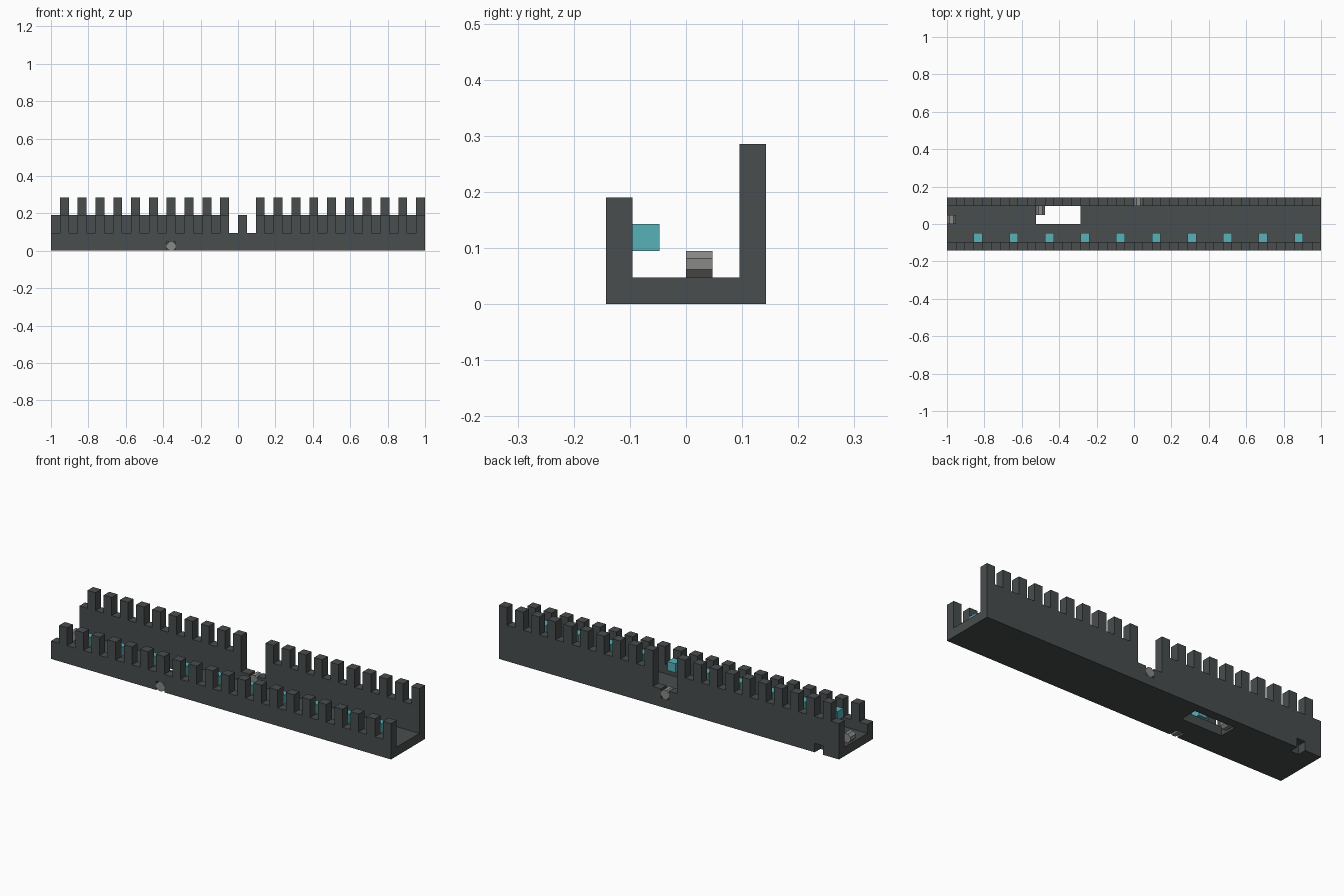
import bpy, bmesh, math
from mathutils import Matrix, Vector

if "Cube" in bpy.data.objects:
    bpy.data.objects.remove(bpy.data.objects["Cube"], do_unlink=True)

LENGTH, WIDTH = 42, 6          # size in cells
CELL = 2 / LENGTH


def material(name, rgb):
    m = bpy.data.materials.new(name)
    m.use_nodes = True
    color = (*rgb, 1)
    m.diffuse_color = color
    m.node_tree.nodes["Principled BSDF"].inputs["Base Color"].default_value = color
    return m


charcoal = material("charcoal", (0.066, 0.074, 0.076))
grey = material("grey", (0.25, 0.25, 0.245))
teal = material("teal", (0.095, 0.44, 0.48))


def finish(name, bm, mat):
    """Move from cell units to the centred model frame."""
    bmesh.ops.recalc_face_normals(bm, faces=bm.faces)
    bmesh.ops.translate(bm, verts=bm.verts, vec=(-LENGTH / 2, -WIDTH / 2, 0))
    bmesh.ops.scale(bm, verts=bm.verts, vec=(CELL, CELL, CELL))
    mesh = bpy.data.meshes.new(name)
    bm.to_mesh(mesh)
    bm.free()
    mesh.materials.append(mat)
    obj = bpy.data.objects.new(name, mesh)
    bpy.context.collection.objects.link(obj)
    return obj


def extruded(name, outline, direction, mat):
    bm = bmesh.new()
    face = bm.faces.new([bm.verts.new(p) for p in outline])
    result = bmesh.ops.extrude_face_region(bm, geom=[face], use_keep_orig=True)
    moved = [g for g in result["geom"] if isinstance(g, bmesh.types.BMVert)]
    bmesh.ops.translate(bm, verts=moved, vec=Vector(direction))
    return finish(name, bm, mat)


def stepped(heights):
    """Stair outline with points only where the height changes."""
    points = [(0, heights[0])]
    for x in range(1, LENGTH):
        if heights[x] != heights[x - 1]:
            points += [(x, heights[x - 1]), (x, heights[x])]
    return points + [(LENGTH, heights[-1])]


def wall(name, row, tops, notch):
    bottoms = [1 if x == notch else 0 for x in range(LENGTH)]
    outline = stepped(tops) + stepped(bottoms)[::-1]
    extruded(name, [(x, row, z) for x, z in outline], (0, 1, 0), charcoal)


def pipe(name, x, row, z):
    """Eight-sided plug lying front to back, filling one cell."""
    radius = 0.5 / math.cos(math.pi / 8)
    ring = [math.pi / 8 + i * math.pi / 4 for i in range(8)]
    outline = [(x + 0.5 + radius * math.cos(a), row, z + 0.5 + radius * math.sin(a))
               for a in ring]
    extruded(name, outline, (0, 1, 0), grey)


# Battlemented walls, the rear one with a gateway
front_tops = [4 if x % 2 else 2 for x in range(LENGTH)]
back_tops = [6 if x % 2 else 4 for x in range(LENGTH)]
back_tops[20:23] = [2, 1, 2]
wall("front_wall", 0, front_tops, 13)
wall("back_wall", WIDTH - 1, back_tops, 2)

# Floor with an opening along the back wall
floor = [(0, 1), (LENGTH, 1), (LENGTH, 5), (15, 5), (15, 3), (10, 3), (10, 5), (0, 5)]
extruded("floor", [(x, y, 0) for x, y in floor], (0, 0, 1), charcoal)

# Plugs in the walls, floor opening and at the end
pipe("front_plug", 13, 0, 0)
pipe("gateway_plug", 21, 5, 1)
pipe("floor_plug", 10, 4, 0)
pipe("end_plug", 0, 3, 1)

# Lamps on the inside of the front wall
for i, x in enumerate(range(3, LENGTH, 4)):
    bm = bmesh.new()
    bmesh.ops.create_cube(bm, size=1, matrix=Matrix.Translation((x + 0.5, 1.5, 2.5)))
    finish(f"lamp_{i + 1}", bm, teal)
